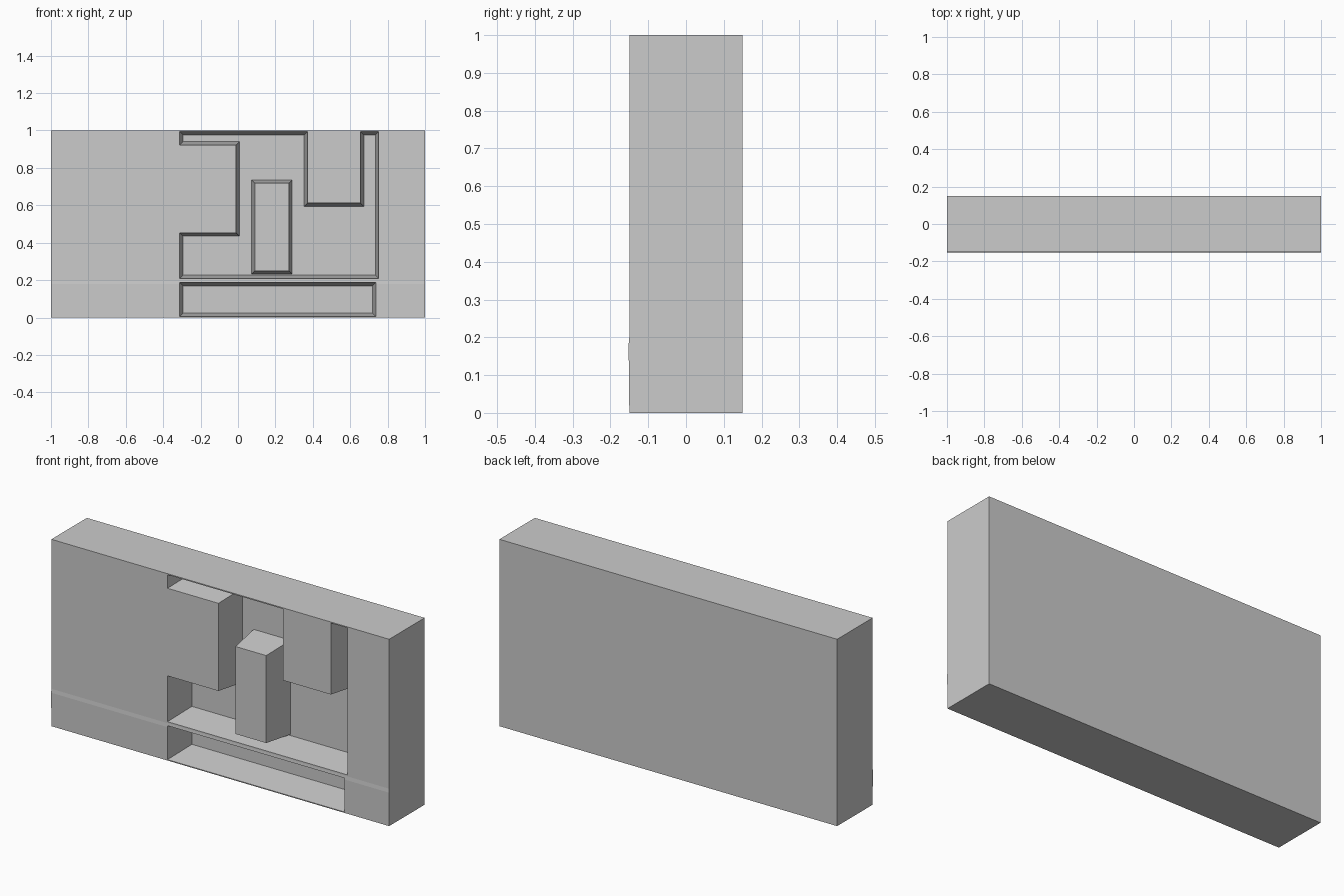
import bpy
import bmesh
from mathutils import Vector

FRONT, BACK = -0.15, 0.15
DEPTH = 0.18      # pocket depth
DRAFT = 0.018     # wall taper over the full depth

old = bpy.data.objects.get("Cube")
if old:
    bpy.data.objects.remove(old, do_unlink=True)

grey = bpy.data.materials.new("plain grey")
grey.use_nodes = True
grey.diffuse_color = (0.6, 0.6, 0.6, 1)
grey.node_tree.nodes["Principled BSDF"].inputs["Base Color"].default_value = (0.6, 0.6, 0.6, 1)


def offset(points, amount):
    """Move each edge of a counter-clockwise outline inward."""
    result = []
    for i, point in enumerate(points):
        p = Vector(point)
        a = (p - Vector(points[i - 1])).normalized()
        b = (Vector(points[(i + 1) % len(points)]) - p).normalized()
        normals = Vector((-a.y, a.x)) + Vector((-b.y, b.x))
        result.append(p + normals * amount)
    return result


def loft(name, ring_a, ring_b):
    """Closed solid between two matching rings of 3D points."""
    bm = bmesh.new()
    a = [bm.verts.new(p) for p in ring_a]
    b = [bm.verts.new(p) for p in ring_b]
    bm.faces.new(a)
    bm.faces.new(b)
    for i in range(len(a)):
        j = (i + 1) % len(a)
        bm.faces.new((a[i], a[j], b[j], b[i]))
    bmesh.ops.recalc_face_normals(bm, faces=bm.faces)
    mesh = bpy.data.meshes.new(name)
    bm.to_mesh(mesh)
    bm.free()
    mesh.materials.append(grey)
    obj = bpy.data.objects.new(name, mesh)
    bpy.context.collection.objects.link(obj)
    return obj


def drafted(name, outline, draft, y_front, y_back):
    """Solid whose outline is true at the front plane and tapers with depth."""
    rings = []
    for y in (y_front, y_back):
        flat = offset(outline, draft * (y - FRONT) / DEPTH)
        rings.append([(p.x, y, p.y) for p in flat])
    return loft(name, *rings)


def rectangle(x0, x1, z0, z1):
    return [(x0, z0), (x1, z0), (x1, z1), (x0, z1)]


# Slab with a very slight swell along the lower front band
side = [(BACK, 0), (BACK, 1), (FRONT, 1), (FRONT, 0.2), (FRONT - 0.002, 0.18), (FRONT, 0)]
slab = loft("slab", [(-1, y, z) for y, z in side], [(1, y, z) for y, z in side])

# Stepped pocket around the two hanging blocks, and the long low pocket
stepped = [(-0.312, 0.208), (0.752, 0.208), (0.752, 0.994), (0.655, 0.994),
           (0.655, 0.612), (0.372, 0.612), (0.372, 0.994), (-0.312, 0.994),
           (-0.312, 0.922), (-0.011, 0.922), (-0.011, 0.453), (-0.312, 0.453)]
pockets = {"stepped_pocket": stepped,
           "low_pocket": rectangle(-0.312, 0.737, 0.005, 0.187)}
for name, outline in pockets.items():
    cutter = drafted(name, outline, DRAFT, FRONT - 0.02, FRONT + DEPTH)
    cutter.hide_render = True
    cut = slab.modifiers.new(name, "BOOLEAN")
    cut.operation = "DIFFERENCE"
    cut.solver = "EXACT"
    cut.object = cutter
    bpy.context.view_layer.objects.active = slab
    bpy.ops.object.modifier_apply(modifier=name)
    bpy.data.objects.remove(cutter, do_unlink=True)

# Free-standing post rising from the pocket floor, wider at its root
drafted("centre_post", rectangle(0.09, 0.272, 0.25, 0.718), -DRAFT, FRONT, FRONT + DEPTH)
